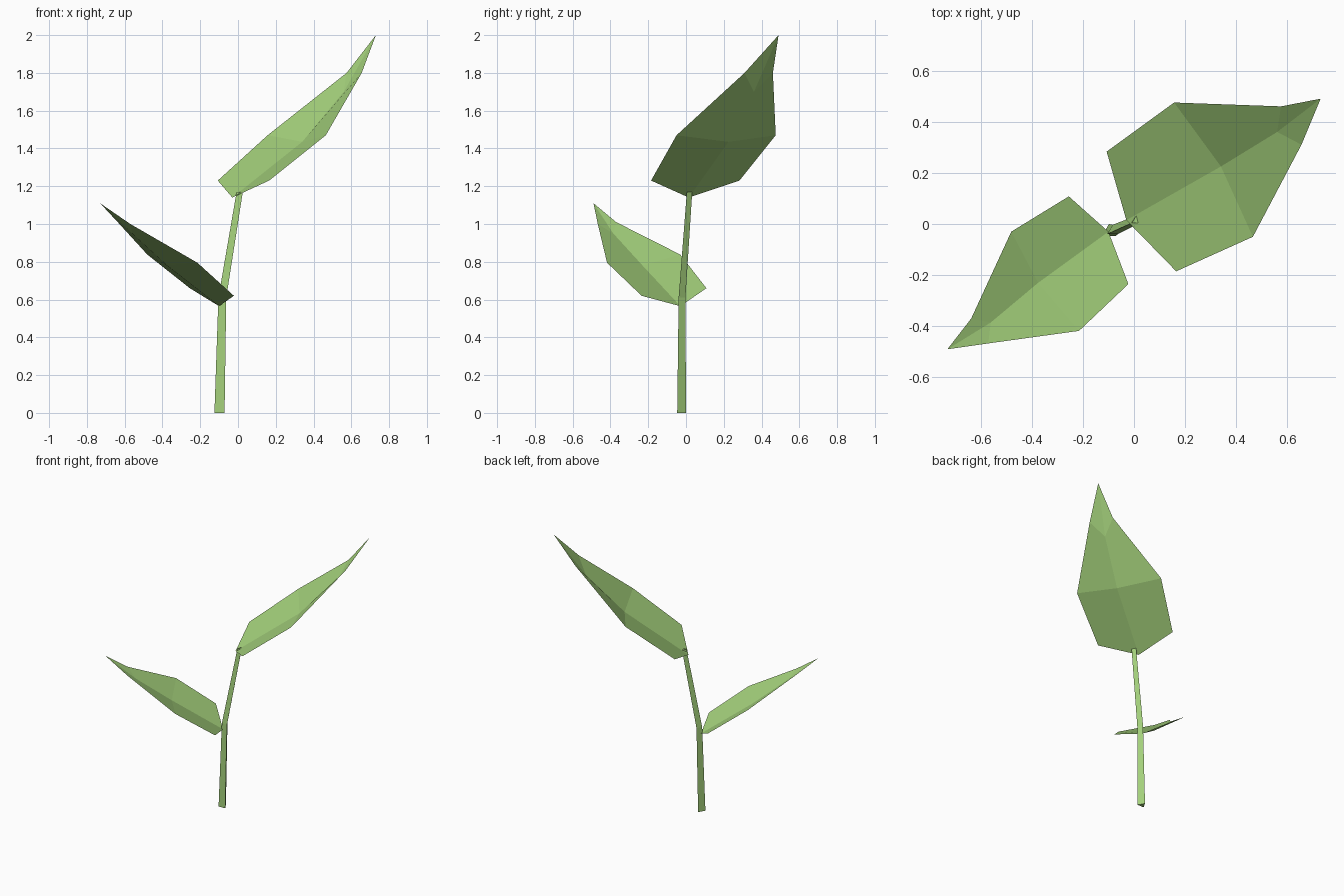
import bpy, math

if "Cube" in bpy.data.objects:
    bpy.data.objects.remove(bpy.data.objects["Cube"])

green = bpy.data.materials.new("leaf green")
green.diffuse_color = (0.376, 0.644, 0.202, 1)
green.use_nodes = True
green.node_tree.nodes["Principled BSDF"].inputs["Base Color"].default_value = green.diffuse_color


def make_object(name, verts, faces):
    mesh = bpy.data.meshes.new(name)
    mesh.from_pydata(verts, [], faces)
    mesh.materials.append(green)
    mesh.update()
    obj = bpy.data.objects.new(name, mesh)
    bpy.context.collection.objects.link(obj)
    return obj


def leaf(name, rib, right, left):
    """Folded leaf: rib = base, two middle points, tip; three points on each edge."""
    verts = rib + right + left            # 0-3 rib, 4-6 right, 7-9 left
    faces = [(0, 4, 5, 1), (1, 5, 6, 2), (2, 6, 3),
             (0, 1, 8, 7), (1, 2, 9, 8), (2, 3, 9)]
    return make_object(name, verts, faces)


# Upper leaf
leaf("upper_leaf",
     [(-0.03, 0.015, 1.14), (0.34, 0.225, 1.435), (0.56, 0.36, 1.70), (0.73, 0.49, 2.0)],
     [(0.165, -0.185, 1.23), (0.465, -0.05, 1.47), (0.655, 0.31, 1.80)],
     [(-0.107, 0.283, 1.23), (0.157, 0.475, 1.47), (0.575, 0.46, 1.80)])

# Lower leaf
leaf("lower_leaf",
     [(-0.10, -0.03, 0.565), (-0.375, -0.23, 0.78), (-0.56, -0.385, 0.95), (-0.73, -0.49, 1.11)],
     [(-0.255, 0.108, 0.66), (-0.48, -0.03, 0.838), (-0.637, -0.37, 1.01)],
     [(-0.022, -0.235, 0.62), (-0.215, -0.418, 0.795), (-0.57, -0.467, 1.0)])

# Three-sided tapering stem with a bend: x, y, z, radius of each ring
rings = [(-0.098, -0.031, 0, 0.031), (-0.083, -0.027, 0.61, 0.024), (0.009, 0.014, 1.17, 0.019)]
verts = [(x + r * math.cos(a), y + r * math.sin(a), z)
         for x, y, z, r in rings
         for a in (math.radians(90 + 120 * k) for k in range(3))]
faces = [(2, 1, 0), (6, 7, 8)]
for i in range(2):
    for k in range(3):
        a, b = 3 * i + k, 3 * i + (k + 1) % 3
        faces.append((a, b, b + 3, a + 3))
make_object("stem", verts, faces)
